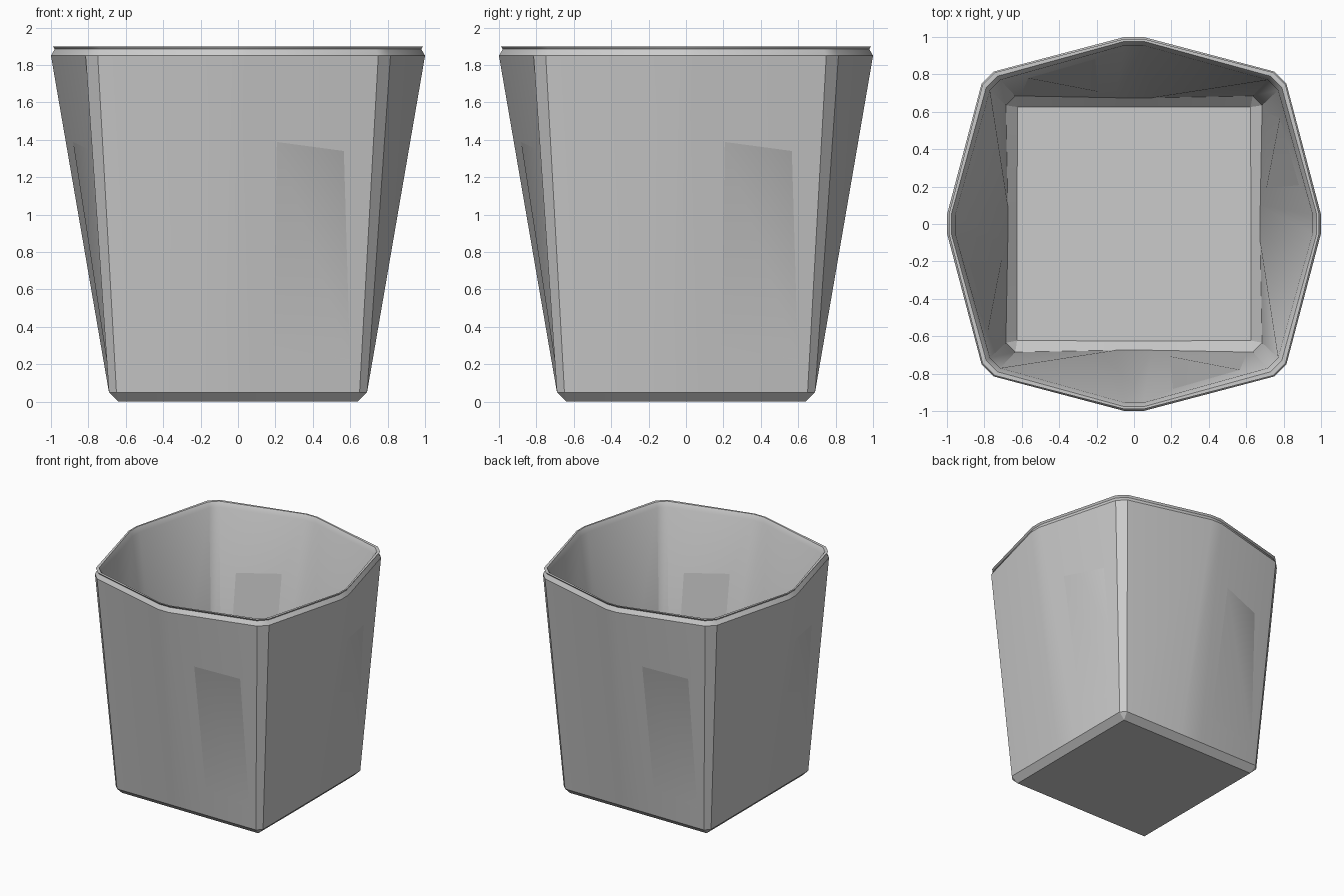
import bpy
import bmesh

cube = bpy.data.objects.get("Cube")
if cube:
    bpy.data.objects.remove(cube, do_unlink=True)

# Plain grey material
grey = bpy.data.materials.new("light grey")
grey.use_nodes = True
colour = (0.6, 0.6, 0.6, 1)
grey.diffuse_color = colour
grey.node_tree.nodes["Principled BSDF"].inputs["Base Color"].default_value = colour


def ring(bm, z, middle, half_mid, near, far):
    """Twelve points: a short flat in the middle of each side, a cut at each corner."""
    verts = []
    x_sign = (-1, 1)
    side = [(s * half_mid, -middle) for s in x_sign] + [(near, -far), (far, -near)]
    for _ in range(4):
        verts += [bm.verts.new((x, y, z)) for x, y in side]
        side = [(-y, x) for x, y in side]
    return verts


# Height, side distance, half width of the side flat, corner cut (near, far)
profile = [
    (0.00, 0.64, 0.10, 0.638, 0.64),    # underside
    (0.05, 0.69, 0.10, 0.65, 0.69),     # foot chamfer
    (1.85, 1.00, 0.05, 0.75, 0.815),    # outer wall
    (1.885, 0.98, 0.05, 0.735, 0.80),   # rim groove
    (1.90, 0.99, 0.05, 0.745, 0.81),    # lip
    (1.90, 0.977, 0.05, 0.73, 0.79),    # top of lip
    (1.86, 0.955, 0.05, 0.715, 0.77),   # inner rim chamfer
    (0.11, 0.675, 0.10, 0.635, 0.685),  # inner wall
    (0.055, 0.625, 0.10, 0.623, 0.625),  # floor
]

# Hollow cup: square foot opening to an eight-sided rim
bm = bmesh.new()
rings = [ring(bm, *row) for row in profile]
for lower, upper in zip(rings, rings[1:]):
    count = len(lower)
    for i in range(count):
        j = (i + 1) % count
        bm.faces.new((lower[i], lower[j], upper[j], upper[i]))
bm.faces.new(rings[0][::-1])
bm.faces.new(rings[-1])
bmesh.ops.remove_doubles(bm, verts=bm.verts, dist=0.004)
bmesh.ops.recalc_face_normals(bm, faces=bm.faces)

mesh = bpy.data.meshes.new("cup")
bm.to_mesh(mesh)
bm.free()
mesh.materials.append(grey)
cup = bpy.data.objects.new("cup", mesh)
bpy.context.collection.objects.link(cup)

# Soft walls, crisp chamfers
bpy.ops.object.select_all(action="DESELECT")
cup.select_set(True)
bpy.context.view_layer.objects.active = cup
bpy.ops.object.shade_smooth_by_angle(angle=0.52)
